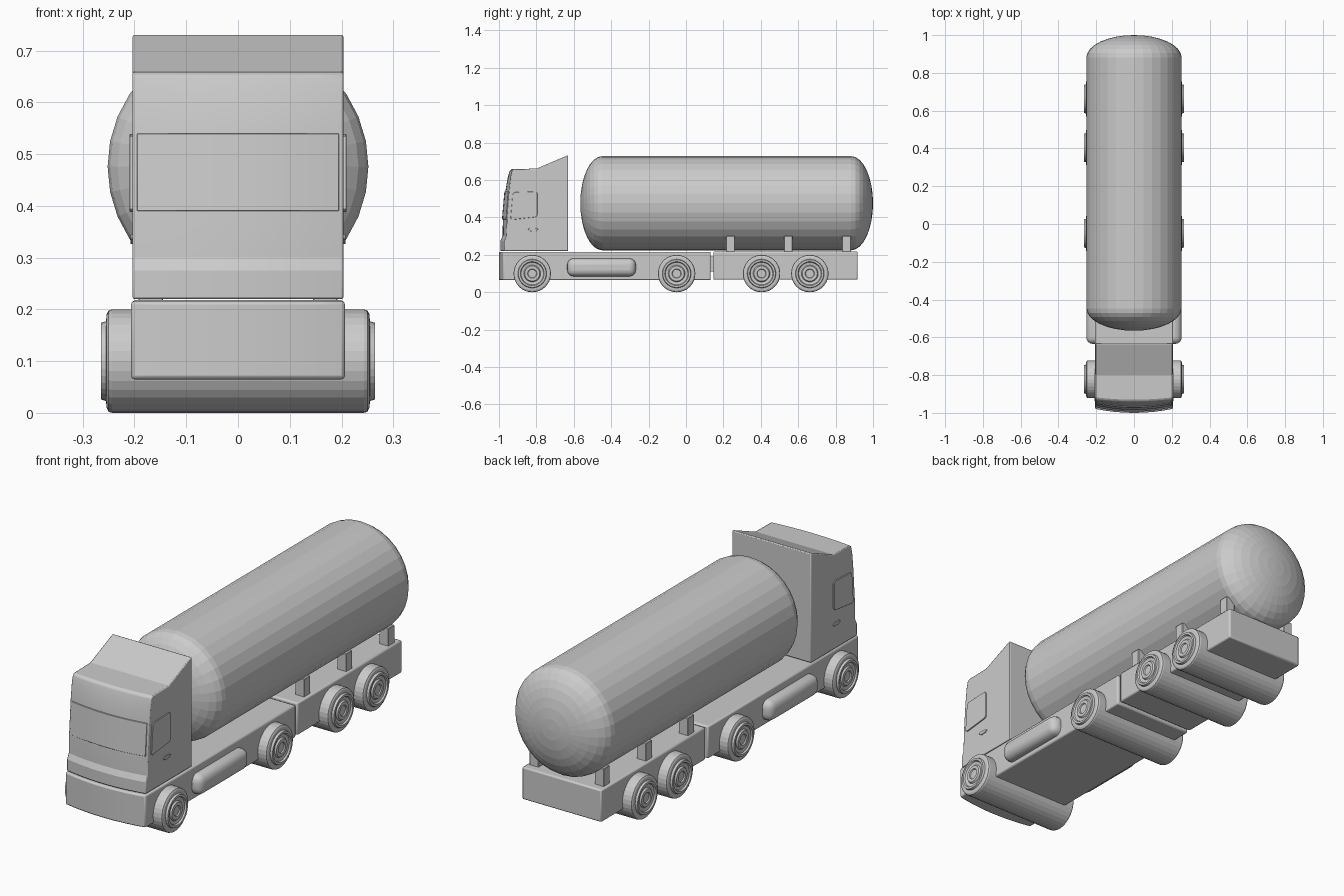
import bpy, bmesh, math
from mathutils import Matrix

if "Cube" in bpy.data.objects:
    bpy.data.objects.remove(bpy.data.objects["Cube"])


def finish(name, bm, bevel=0, segments=2, smooth=None):
    bmesh.ops.recalc_face_normals(bm, faces=bm.faces[:])
    me = bpy.data.meshes.new(name)
    bm.to_mesh(me)
    bm.free()
    ob = bpy.data.objects.new(name, me)
    bpy.context.collection.objects.link(ob)
    if bevel:
        m = ob.modifiers.new("bevel", 'BEVEL')
        m.width = bevel
        m.segments = segments
        m.limit_method = 'ANGLE'
        m.angle_limit = math.radians(35)
    if smooth:
        bpy.ops.object.select_all(action='DESELECT')
        ob.select_set(True)
        bpy.context.view_layer.objects.active = ob
        bpy.ops.object.shade_smooth_by_angle(angle=math.radians(smooth))
    return ob


def loft(name, profile, xs, bevel=0, segments=2, smooth=None):
    """Side profile of (y, z, bow) swept over xs; bow pulls points back at the sides."""
    bm = bmesh.new()
    w = max(abs(x) for x in xs)
    rings = [[bm.verts.new((x, y + bow * (x / w) ** 2, z)) for y, z, bow in profile] for x in xs]
    n = len(profile)
    for a, b in zip(rings, rings[1:]):
        for i in range(n):
            j = (i + 1) % n
            bm.faces.new((a[i], a[j], b[j], b[i]))
    bm.faces.new(rings[0])
    bm.faces.new(rings[-1])
    return finish(name, bm, bevel, segments, smooth)


def rect(y0, y1, z0, z1):
    return [(y0, z0, 0), (y1, z0, 0), (y1, z1, 0), (y0, z1, 0)]


def revolve(name, profile, matrix, sides=32):
    """Profile of (radius, height) turned about local z; zero radius closes to a point."""
    bm = bmesh.new()
    rings = []
    for r, h in profile:
        if r == 0:
            rings.append([bm.verts.new((0, 0, h))] * sides)
        else:
            rings.append([bm.verts.new((r * math.cos(2 * math.pi * i / sides),
                                        r * math.sin(2 * math.pi * i / sides), h))
                          for i in range(sides)])
    for a, b in zip(rings, rings[1:]):
        for i in range(sides):
            j = (i + 1) % sides
            bm.faces.new(list(dict.fromkeys((a[i], a[j], b[j], b[i]))))
    bm.transform(matrix)
    return finish(name, bm)


def spread(w, n=8):
    return [w * (2 * i / n - 1) for i in range(n + 1)]


# Cab with bowed front, roof and wind deflector
cab = [(-0.993, 0.22, 0.022), (-0.993, 0.275, 0.022), (-0.981, 0.30, 0.022),
       (-0.979, 0.39, 0.022), (-0.966, 0.54, 0.02), (-0.952, 0.62, 0.015),
       (-0.941, 0.652, 0.012), (-0.93, 0.659, 0.012), (-0.80, 0.661, 0),
       (-0.638, 0.73, 0), (-0.631, 0.73, 0), (-0.631, 0.22, 0)]
loft("cab", cab, spread(0.204), 0.004, 2, 20)

# Windscreen panel following the cab front
loft("windscreen", [(-0.984, 0.39, 0.022), (-0.971, 0.54, 0.02),
                    (-0.94, 0.54, 0.0), (-0.94, 0.39, 0.0)], spread(0.195), 0.001, 1, 20)

# Chassis of tractor (with bumper) and trailer
loft("tractor_chassis", [(-1.0, 0.065, 0.022), (-1.0, 0.216, 0.022),
                         (0.132, 0.216, 0), (0.132, 0.065, 0)], spread(0.207), 0.007, 2, 30)
loft("trailer_chassis", rect(0.146, 0.918, 0.067, 0.218), [-0.205, 0.205], 0.007, 2, 30)
loft("coupling", rect(0.10, 0.18, 0.11, 0.19), [-0.08, 0.08])

# Parts repeated on both sides
window = [(-0.938, 0.395, 0), (-0.928, 0.388, 0), (-0.805, 0.402, 0), (-0.795, 0.412, 0),
          (-0.795, 0.53, 0), (-0.803, 0.539, 0), (-0.915, 0.535, 0), (-0.927, 0.525, 0)]
handle = [(-0.845, 0.337, 0), (-0.835, 0.345, 0), (-0.80, 0.343, 0),
          (-0.79, 0.336, 0), (-0.80, 0.328, 0), (-0.83, 0.326, 0)]
for s, side in ((-1, "left"), (1, "right")):
    loft("side_window_" + side, window, [s * 0.19, s * 0.2095], 0.001, 1)
    loft("door_handle_" + side, handle, [s * 0.19, s * 0.208], 0.001, 1)
    loft("fuel_tank_" + side, rect(-0.635, -0.268, 0.085, 0.181),
         [s * 0.14, s * 0.252], 0.034, 4, 40)
    for k, y in enumerate((0.237, 0.547, 0.858)):
        loft(f"tank_support_{side}_{k + 1}", rect(y - 0.023, y + 0.023, 0.21, 0.30),
             [s * 0.145, s * 0.192], 0.002, 1)

# Tank with elliptical end caps
R, depth, rings = 0.252, 0.118, 8
arc = [(R * math.sin(math.pi / 2 * i / rings) if i else 0,
        depth * math.cos(math.pi / 2 * i / rings)) for i in range(rings + 1)]
tank = [(r, 0.882 + h) for r, h in arc] + [(r, -0.447 - h) for r, h in reversed(arc)]
revolve("tank", tank, Matrix.Translation((0, 0, 0.476)) @ Matrix.Rotation(-math.pi / 2, 4, 'X'))

# Full-width wheel rollers with stepped hubs
half = [(0, 0.257), (0.022, 0.257), (0.025, 0.262), (0.040, 0.262), (0.045, 0.255),
        (0.060, 0.258), (0.064, 0.265), (0.074, 0.265), (0.077, 0.255),
        (0.090, 0.254), (0.098, 0.250), (0.1, 0.243)]
wheel = half + [(r, -h) for r, h in reversed(half)]
for k, y in enumerate((-0.822, -0.05, 0.404, 0.662)):
    revolve(f"wheel_axle_{k + 1}", wheel,
            Matrix.Translation((0, y, 0.1)) @ Matrix.Rotation(math.pi / 2, 4, 'Y'))
